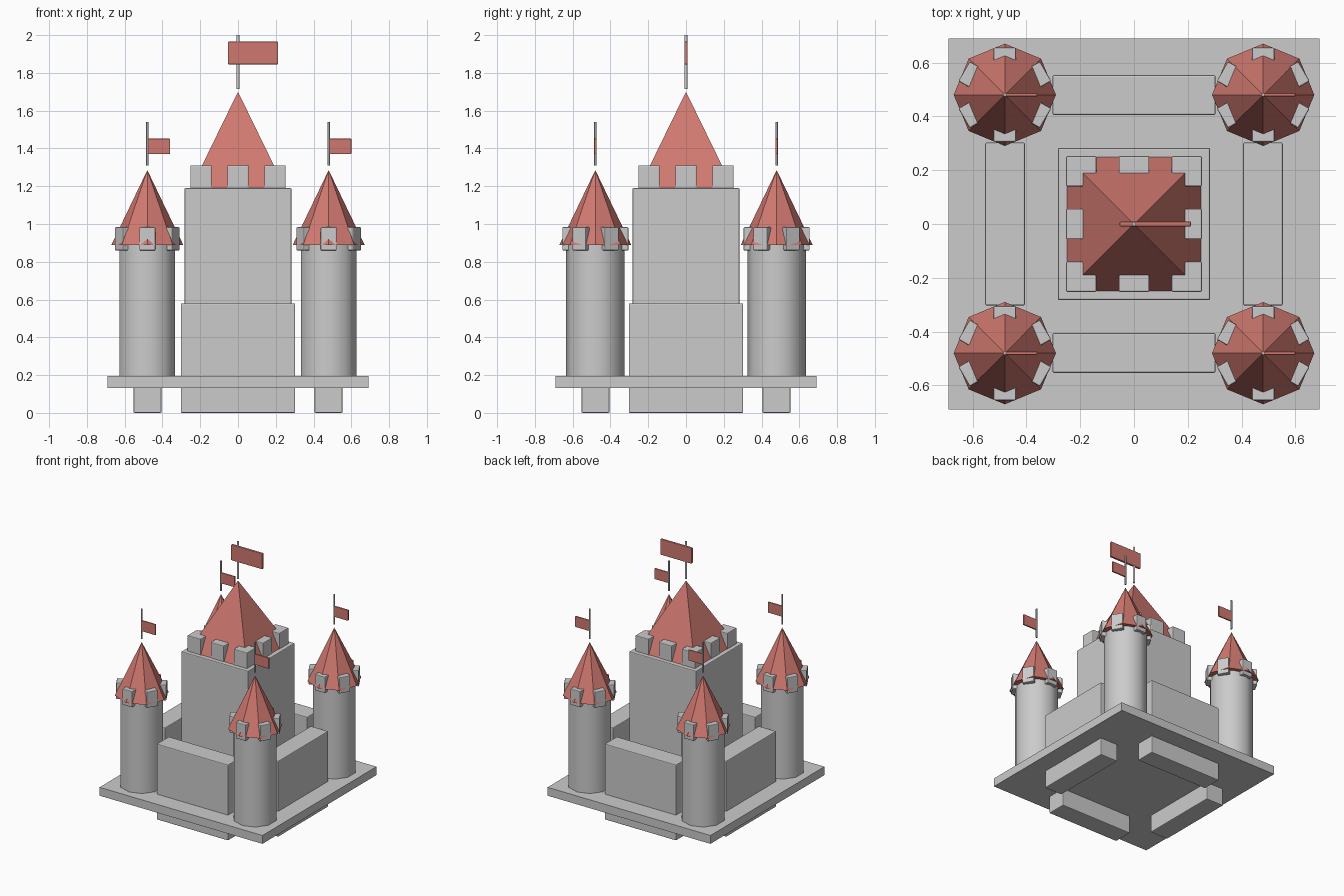
import bpy
from math import pi, sin, cos, radians

if "Cube" in bpy.data.objects:
    bpy.data.objects.remove(bpy.data.objects["Cube"])

red = bpy.data.materials.new("roof_red")
red.diffuse_color = (0.63, 0.19, 0.16, 1)
red.use_nodes = True
red.node_tree.nodes["Principled BSDF"].inputs["Base Color"].default_value = red.diffuse_color


def finish(name, mat=None, bevel=0):
    ob = bpy.context.object
    ob.name = name
    if mat:
        ob.data.materials.append(mat)
    if bevel:
        m = ob.modifiers.new("bevel", 'BEVEL')
        m.width = bevel
        m.segments = 2
    return ob


def box(name, lo, hi, mat=None, bevel=0, turn=0):
    bpy.ops.mesh.primitive_cube_add(
        size=1, location=[(a + b) / 2 for a, b in zip(lo, hi)], rotation=(0, 0, turn))
    bpy.context.object.scale = [b - a for a, b in zip(lo, hi)]
    bpy.ops.object.transform_apply(location=False, rotation=False, scale=True)
    return finish(name, mat, bevel)


def prism(name, sides, r0, r1, x, y, z0, z1, mat=None, smooth=False, turn=0):
    bpy.ops.mesh.primitive_cone_add(
        vertices=sides, radius1=r0, radius2=r1, depth=z1 - z0,
        location=(x, y, (z0 + z1) / 2), rotation=(0, 0, turn))
    if smooth:
        bpy.ops.object.shade_smooth_by_angle(angle=radians(50))
    return finish(name, mat)


# Base plate
box("base_plate", (-.69, -.69, .132), (.69, .69, .196))

# Curtain walls, running through the plate to the ground
for s in (-1, 1):
    y0, y1 = sorted((s * .405, s * .553))
    box("wall_x", (-.303, y0, 0), (.303, y1, .58), bevel=.006)
    box("wall_y", (y0, -.303, 0), (y1, .303, .58), bevel=.006)

# Central keep with roof
box("keep", (-.283, -.283, .15), (.283, .283, 1.19), bevel=.006)
prism("keep_roof", 4, .25 * 2 ** .5, 0, 0, 0, 1.188, 1.70, red, turn=pi / 4)

# Keep battlements
for i in (-1, 0, 1):
    for j in (-1, 0, 1):
        if i or j:
            x, y, h = i * .196, j * .196, .0565
            box("keep_merlon", (x - h, y - h, 1.185), (x + h, y + h, 1.31), bevel=.005)

# Keep flag
prism("keep_flagpole", 8, .008, .008, 0, 0, 1.715, 2.0, smooth=True)
box("keep_flag", (-.053, -.009, 1.845), (.212, .009, 1.965), red, bevel=.004)

# Corner towers
for x in (-.48, .48):
    for y in (-.48, .48):
        prism("tower", 10, .155, .155, x, y, .15, .90, smooth=True)
        prism("tower_roof", 8, .19, 0, x, y, .89, 1.285, red)
        for k in range(6):
            a = k * pi / 3 + pi / 6
            cx, cy = x + .145 * cos(a), y + .145 * sin(a)
            box("tower_merlon", (cx - .03, cy - .042, .86), (cx + .03, cy + .042, .983),
                bevel=.005, turn=a)
        prism("tower_flagpole", 8, .006, .006, x, y, 1.31, 1.54, smooth=True)
        box("tower_flag", (x + .003, y - .006, 1.37), (x + .12, y + .006, 1.452), red, bevel=.003)
